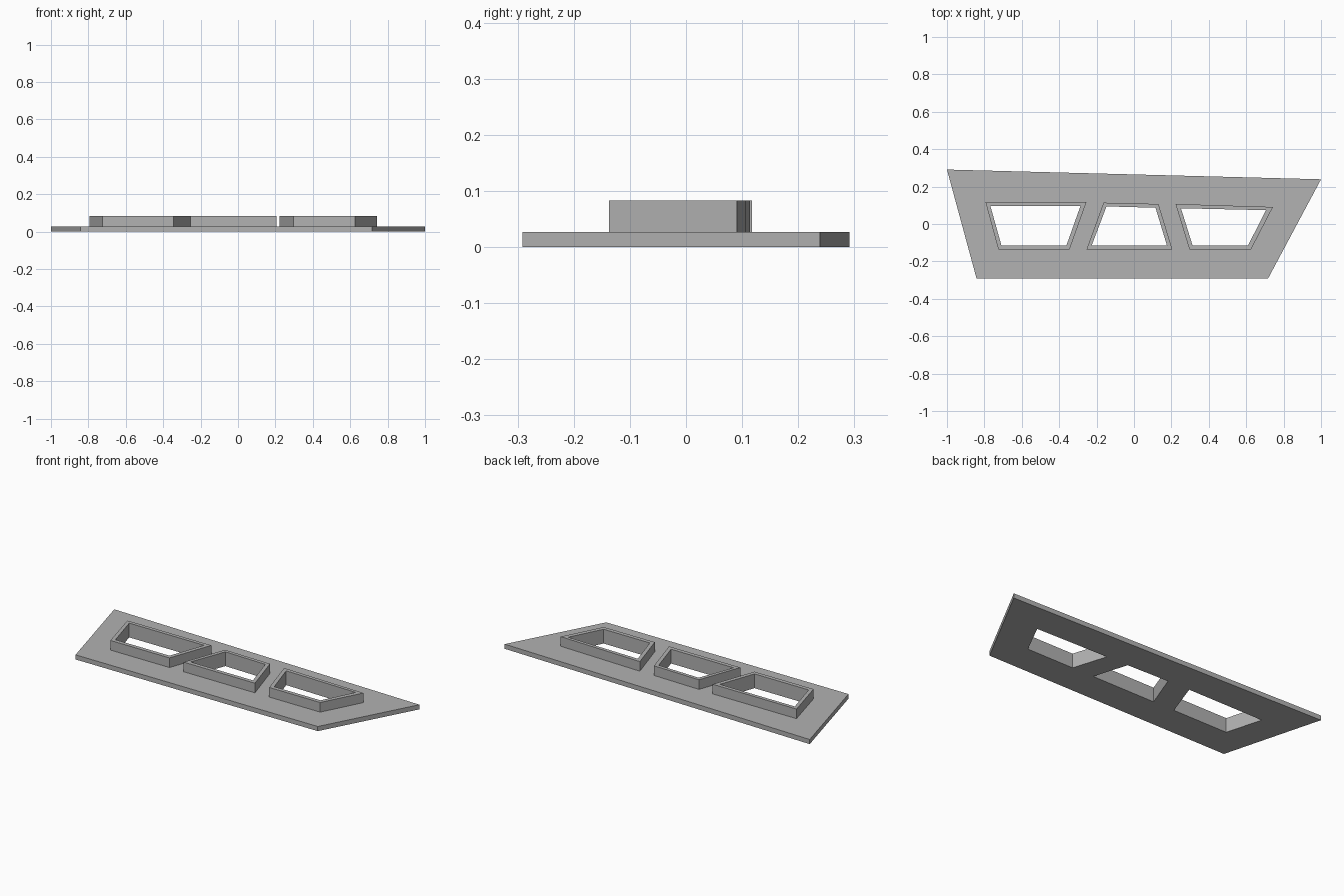
import bpy
import bmesh

cube = bpy.data.objects.get("Cube")
if cube:
    bpy.data.objects.remove(cube, do_unlink=True)

# Single plain grey finish
grey = bpy.data.materials.new("plain_grey")
grey.use_nodes = True
colour = (0.445, 0.445, 0.445, 1)
grey.diffuse_color = colour
grey.node_tree.nodes["Principled BSDF"].inputs["Base Color"].default_value = colour

PLATE_TOP, FRAME_TOP = 0.027, 0.083


def extruded_outline(name, outlines, bottom, top):
    """Extrude the first outline upward, with the other outlines as holes."""
    curve = bpy.data.curves.new(name, "CURVE")
    curve.dimensions = "2D"
    curve.fill_mode = "BOTH"
    curve.extrude = (top - bottom) / 2
    for points in outlines:
        spline = curve.splines.new("POLY")
        spline.points.add(len(points) - 1)
        for point, (x, y) in zip(spline.points, points):
            point.co = (x, y, 0, 1)
        spline.use_cyclic_u = True
    source = bpy.data.objects.new(name + "_curve", curve)
    bpy.context.collection.objects.link(source)
    bpy.context.view_layer.update()
    evaluated = source.evaluated_get(bpy.context.evaluated_depsgraph_get())
    mesh = bpy.data.meshes.new_from_object(evaluated)
    bpy.data.objects.remove(source, do_unlink=True)

    # Weld caps to walls and stand the part at its height
    bm = bmesh.new()
    bm.from_mesh(mesh)
    bmesh.ops.remove_doubles(bm, verts=bm.verts, dist=1e-4)
    bmesh.ops.translate(bm, verts=bm.verts, vec=(0, 0, (top + bottom) / 2))
    bmesh.ops.recalc_face_normals(bm, faces=bm.faces)
    for face in bm.faces:
        face.smooth = False
    bm.to_mesh(mesh)
    bm.free()
    mesh.name = name
    mesh.materials.clear()
    mesh.materials.append(grey)
    part = bpy.data.objects.new(name, mesh)
    bpy.context.collection.objects.link(part)
    return part


# Window frames: outer outline, then opening
frames = {
    "right_frame": (
        [(-0.794, 0.118), (-0.254, 0.118), (-0.345, -0.137), (-0.725, -0.137)],
        [(-0.768, 0.097), (-0.286, 0.097), (-0.361, -0.114), (-0.709, -0.114)]),
    "middle_frame": (
        [(-0.163, 0.114), (0.131, 0.107), (0.205, -0.137), (-0.254, -0.137)],
        [(-0.147, 0.094), (0.115, 0.087), (0.176, -0.114), (-0.226, -0.114)]),
    "left_frame": (
        [(0.222, 0.107), (0.743, 0.091), (0.625, -0.137), (0.297, -0.137)],
        [(0.251, 0.084), (0.706, 0.074), (0.610, -0.114), (0.313, -0.114)]),
}
for name, outlines in frames.items():
    extruded_outline(name, outlines, PLATE_TOP, FRAME_TOP)

# Base plate with the openings cut through
plate = [(-1, 0.291), (1, 0.239), (0.717, -0.291), (-0.842, -0.291)]
openings = [opening for _, opening in frames.values()]
extruded_outline("base_plate", [plate] + openings, 0, PLATE_TOP)
